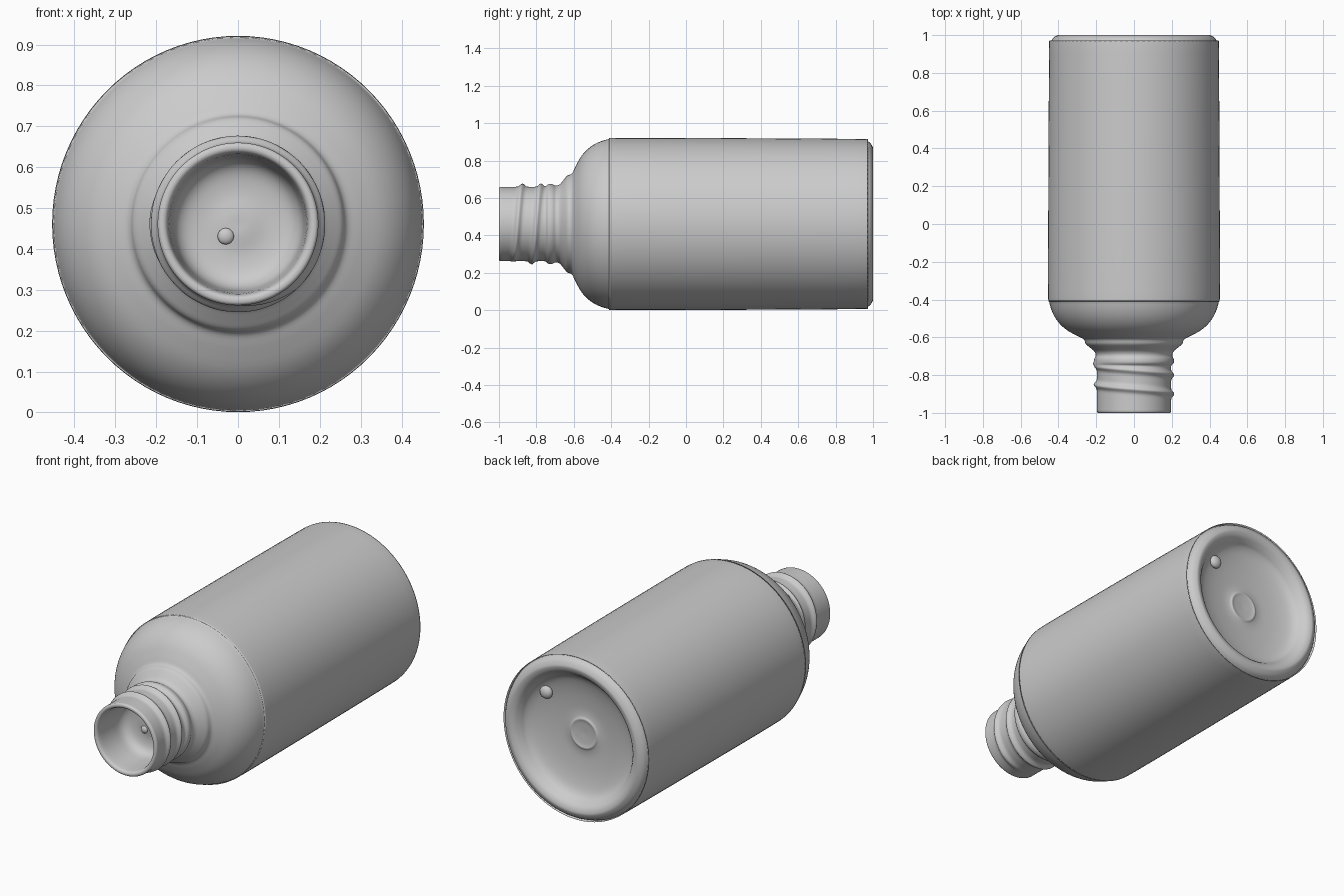
import bpy, bmesh, math
from mathutils import Vector

if "Cube" in bpy.data.objects:
    bpy.data.objects.remove(bpy.data.objects["Cube"])

AXIS_Z = 0.461   # height of the bottle's lying axis
SEG = 96


def smooth_curve(pts, n=4):
    """Catmull-Rom curve through the profile points."""
    p = [Vector(q) for q in pts]
    p = [2 * p[0] - p[1]] + p + [2 * p[-1] - p[-2]]
    out = []
    for a, b, c, d in zip(p, p[1:], p[2:], p[3:]):
        for i in range(n):
            t = i / n
            out.append(0.5 * (2 * b + (c - a) * t + (2 * a - 5 * b + 4 * c - d) * t * t
                              + (3 * b - a - 3 * c + d) * t ** 3))
    return out + [p[-2]]


def thread(y, theta):
    """Height of the helical screw thread on the neck."""
    start, end, pitch = -0.25, 1.6, 0.1
    h = 0.0
    for k in range(-1, 3):
        turn = theta / (2 * math.pi) + k
        fade = max(0.0, min(1.0, (turn - start) / 0.12, (end - turn) / 0.12))
        h += fade * 0.017 * math.exp(-((y + 0.9 - pitch * turn) / 0.015) ** 2)
    return h


def lathe(name, profile, first_thread_row=None, last_thread_row=None):
    """Revolve (y, radius) points about the lying axis; end points are poles."""
    bm = bmesh.new()
    rings = []
    for i, (y, r) in enumerate(profile):
        if i in (0, len(profile) - 1):
            rings.append([bm.verts.new((0, y, AXIS_Z))] * SEG)
            continue
        ring = []
        for s in range(SEG):
            a = 2 * math.pi * s / SEG
            rr = r
            if first_thread_row is not None and first_thread_row <= i <= last_thread_row:
                rr += thread(y, a)
            ring.append(bm.verts.new((0.988 * rr * math.cos(a), y, AXIS_Z + rr * math.sin(a))))
        rings.append(ring)
    for r0, r1 in zip(rings, rings[1:]):
        for s in range(SEG):
            t = (s + 1) % SEG
            quad = list(dict.fromkeys((r0[s], r0[t], r1[t], r1[s])))
            bm.faces.new(quad)
    bmesh.ops.recalc_face_normals(bm, faces=bm.faces)
    me = bpy.data.meshes.new(name)
    bm.to_mesh(me)
    bm.free()
    ob = bpy.data.objects.new(name, me)
    bpy.context.collection.objects.link(ob)
    me.shade_smooth()
    return ob


# Neck interior: closed floor, inner wall and rounded lip
inside = smooth_curve([(-0.785, 0), (-0.785, 0.03), (-0.78, 0.08), (-0.79, 0.13), (-0.82, 0.157),
                       (-0.88, 0.165), (-0.96, 0.17), (-0.99, 0.174), (-1.0, 0.182),
                       (-1.0, 0.193), (-0.994, 0.199)])
# Threaded neck wall, sampled densely for the helix
neck = [(-0.985 + 0.0065 * i, 0.199) for i in range(36)]
# Collar, shoulder, body and rounded, hollowed base
body = smooth_curve([(-0.75, 0.20), (-0.735, 0.213), (-0.715, 0.213), (-0.695, 0.205), (-0.675, 0.212),
                     (-0.655, 0.235), (-0.635, 0.258), (-0.61, 0.27), (-0.592, 0.305), (-0.56, 0.362),
                     (-0.52, 0.405), (-0.47, 0.436), (-0.41, 0.455), (-0.35, 0.46), (0.2, 0.459),
                     (0.91, 0.455), (0.95, 0.451), (0.982, 0.436), (0.998, 0.412), (1.0, 0.395),
                     (0.99, 0.372), (0.968, 0.352), (0.945, 0.335), (0.925, 0.30), (0.908, 0.23),
                     (0.898, 0.14), (0.90, 0.095), (0.906, 0.08), (0.902, 0.06), (0.898, 0)])
profile = [tuple(p) for p in inside] + neck + [tuple(p) for p in body]
lathe("bottle", profile, len(inside), len(inside) + len(neck) + 8)


def nub(name, loc, size):
    bpy.ops.mesh.primitive_uv_sphere_add(segments=24, ring_count=12, location=loc)
    ob = bpy.context.object
    ob.name = name
    ob.scale = size
    bpy.ops.object.shade_smooth()


# Small moulded pips in the base hollow and on the neck floor
nub("base_pip", (0.215, 0.928, AXIS_Z + 0.185), (0.036, 0.025, 0.036))
nub("neck_floor_pip", (-0.03, -0.785, AXIS_Z - 0.03), (0.02, 0.012, 0.02))
